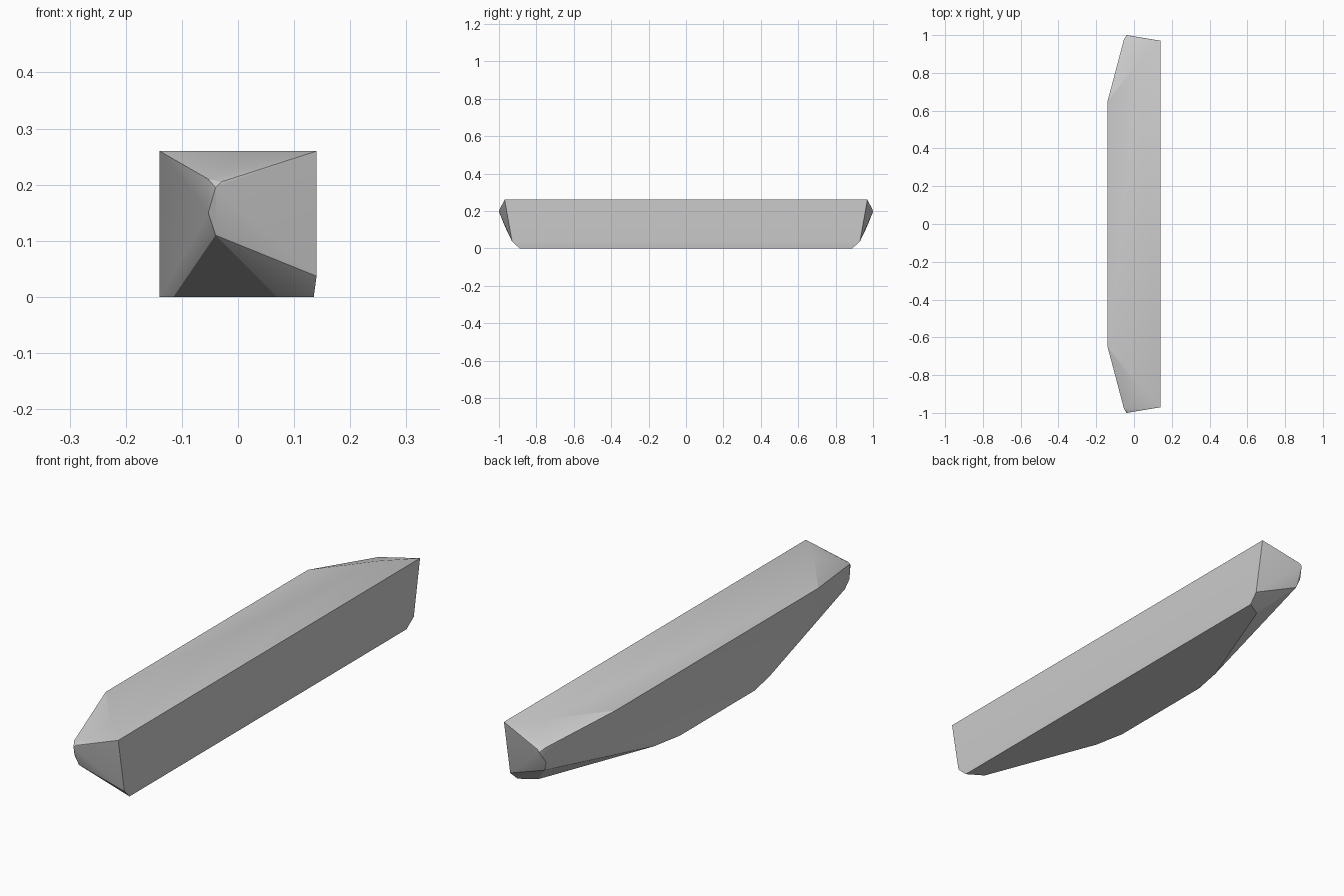
import bpy, bmesh, math

cube = bpy.data.objects.get("Cube")
if cube:
    bpy.data.objects.remove(cube, do_unlink=True)

# One plain grey material
grey = bpy.data.materials.new("plain grey")
grey.use_nodes = True
colour = (0.6, 0.6, 0.6, 1.0)
grey.diffuse_color = colour
grey.node_tree.nodes["Principled BSDF"].inputs["Base Color"].default_value = colour

# Corners of one end of the block; the other end is mirrored along y
END = [
    (0.14, 0.97, 0.26), (0.03, 0.865, 0.26), (-0.14, 0.65, 0.26),      # top rim
    (-0.04, 1.0, 0.195), (-0.053, 0.978, 0.21), (-0.03, 0.998, 0.205),  # pointed tip
    (-0.053, 0.975, 0.15), (-0.04, 0.965, 0.11),                        # below the tip
    (0.14, 0.93, 0.037), (0.135, 0.89, 0.0), (0.07, 0.85, 0.0),         # lower edge
    (-0.115, 0.37, 0.0), (-0.14, 0.24, 0.0),                            # flared underside
]

# Faceted block wrapped around both ends
bm = bmesh.new()
for side in (1, -1):
    for x, y, z in END:
        bm.verts.new((x, side * y, z))
hull = bmesh.ops.convex_hull(bm, input=bm.verts[:])
loose = [v for v in bm.verts if not v.link_faces]
bmesh.ops.delete(bm, geom=loose, context='VERTS')
bmesh.ops.dissolve_limit(bm, angle_limit=math.radians(1),
                         verts=bm.verts[:], edges=bm.edges[:])
bmesh.ops.recalc_face_normals(bm, faces=bm.faces[:])

mesh = bpy.data.meshes.new("faceted_block")
bm.to_mesh(mesh)
bm.free()
mesh.materials.append(grey)
block = bpy.data.objects.new("faceted_block", mesh)
bpy.context.collection.objects.link(block)

# Smooth the shallow folds, keep the hard edges
bpy.ops.object.select_all(action='DESELECT')
block.select_set(True)
bpy.context.view_layer.objects.active = block
bpy.ops.object.shade_smooth_by_angle(angle=math.radians(20))
